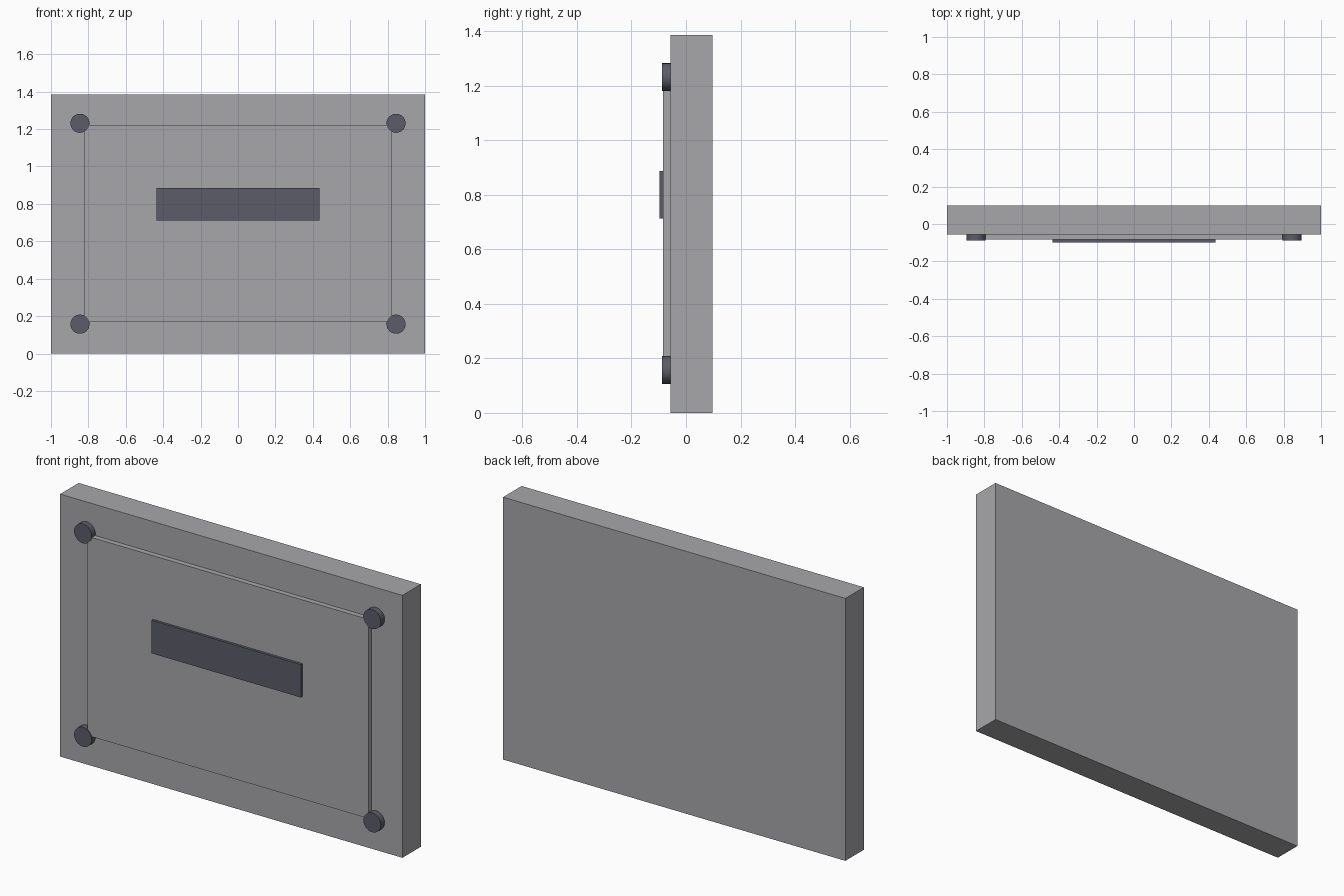
import bpy, math

cube = bpy.data.objects.get("Cube")
if cube:
    bpy.data.objects.remove(cube, do_unlink=True)


def material(name, rgb):
    m = bpy.data.materials.new(name)
    m.use_nodes = True
    m.diffuse_color = (*rgb, 1)
    m.node_tree.nodes["Principled BSDF"].inputs["Base Color"].default_value = (*rgb, 1)
    return m


light_grey = material("light_grey", (0.39, 0.39, 0.41))
dark_slate = material("dark_slate", (0.105, 0.108, 0.14))


def box(name, x, y, z, mat):
    """Box from (min, max) ranges on each axis."""
    spans = (x, y, z)
    bpy.ops.mesh.primitive_cube_add(size=1, location=[sum(s) / 2 for s in spans])
    ob = bpy.context.object
    ob.name = name
    ob.scale = [s[1] - s[0] for s in spans]
    bpy.ops.object.transform_apply(location=False, rotation=False, scale=True)
    ob.data.materials.append(mat)


def stud(name, x, z):
    """Short round stud standing on the slab front."""
    bpy.ops.mesh.primitive_cylinder_add(vertices=32, radius=0.051, depth=0.036,
                                        location=(x, -0.07, z),
                                        rotation=(math.pi / 2, 0, 0))
    ob = bpy.context.object
    ob.name = name
    ob.data.materials.append(dark_slate)
    bpy.ops.object.shade_smooth_by_angle(angle=math.radians(30))


# Back slab, raised panel and label plate
box("slab", (-1, 1), (-0.056, 0.098), (0, 1.386), light_grey)
box("raised_panel", (-0.82, 0.82), (-0.084, -0.05), (0.17, 1.222), light_grey)
box("label_plate", (-0.436, 0.436), (-0.098, -0.08), (0.712, 0.886), dark_slate)

# Corner studs
for side, x in (("left", 0.845), ("right", -0.845)):
    for level, z in (("lower", 0.157), ("upper", 1.231)):
        stud(f"{level}_{side}_stud", x, z)
